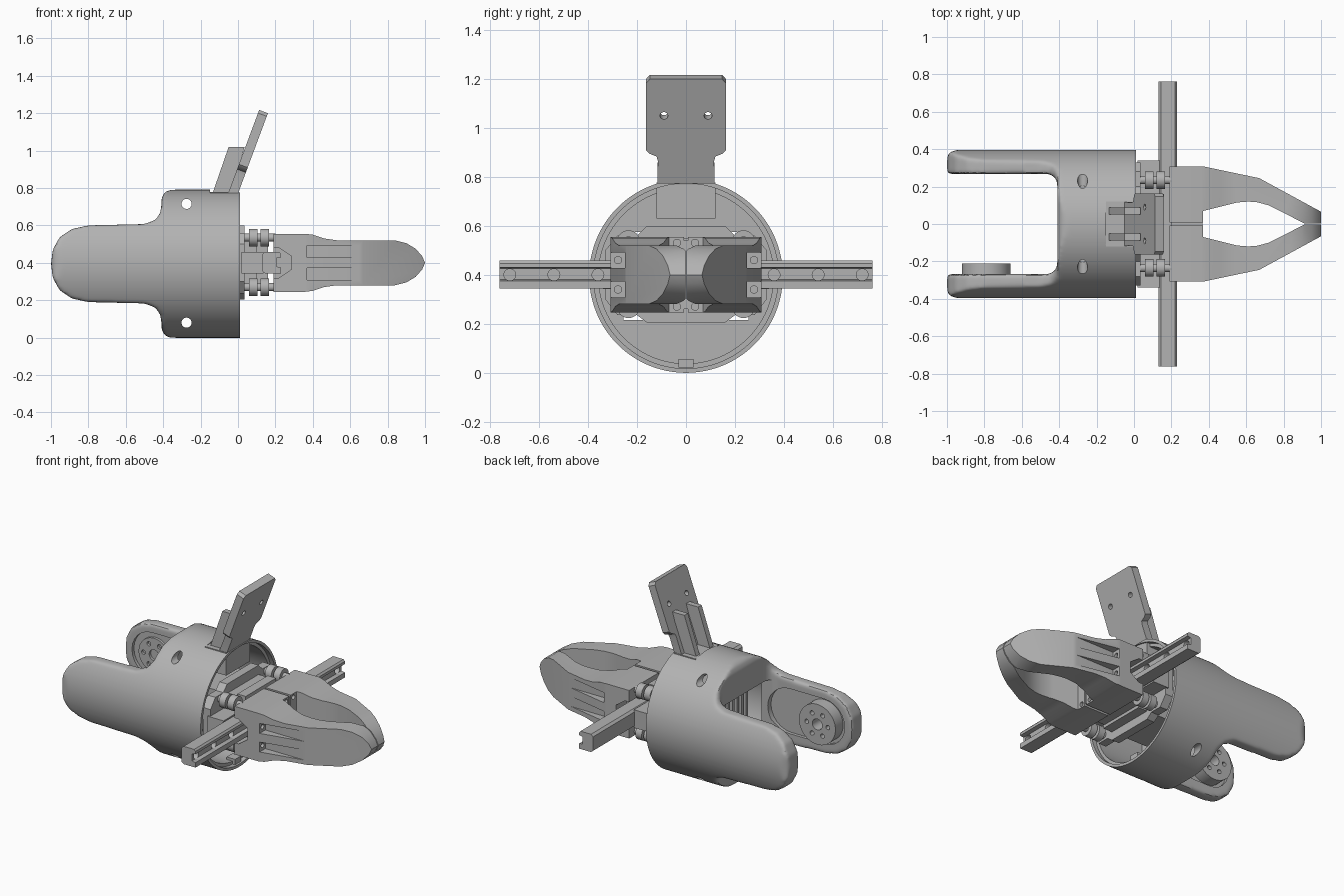
import bpy, bmesh, math
from mathutils import Matrix, Vector

if "Cube" in bpy.data.objects:
    bpy.data.objects.remove(bpy.data.objects["Cube"], do_unlink=True)

grey = bpy.data.materials.new("plain grey")
grey.use_nodes = True
grey.diffuse_color = (0.45, 0.45, 0.45, 1)
for node in grey.node_tree.nodes:
    if node.type == 'BSDF_PRINCIPLED':
        node.inputs["Base Color"].default_value = (0.45, 0.45, 0.45, 1)


def prism(name, axis, pts, lo, hi):
    """Extrude a 2D outline along an axis."""
    place = {'x': lambda a, b, d: (d, a, b),
             'y': lambda a, b, d: (a, d, b),
             'z': lambda a, b, d: (a, b, d)}[axis]
    bm = bmesh.new()
    face = bm.faces.new([bm.verts.new(place(a, b, lo)) for a, b in pts])
    ext = bmesh.ops.extrude_face_region(bm, geom=[face])
    step = Vector(place(0, 0, hi - lo))
    for v in ext["geom"]:
        if isinstance(v, bmesh.types.BMVert):
            v.co += step
    bmesh.ops.recalc_face_normals(bm, faces=bm.faces)
    mesh = bpy.data.meshes.new(name)
    bm.to_mesh(mesh)
    bm.free()
    mesh.materials.append(grey)
    obj = bpy.data.objects.new(name, mesh)
    bpy.context.collection.objects.link(obj)
    return obj


def cyl(name, axis, a, b, r, lo, hi, n=32):
    ring = [(a + r * math.cos(2 * math.pi * i / n), b + r * math.sin(2 * math.pi * i / n)) for i in range(n)]
    return prism(name, axis, ring, lo, hi)


def box(name, x, y, z):
    return prism(name, 'z', [(x[0], y[0]), (x[1], y[0]), (x[1], y[1]), (x[0], y[1])], z[0], z[1])


def bake(obj):
    bpy.context.view_layer.update()
    dg = bpy.context.evaluated_depsgraph_get()
    mesh = bpy.data.meshes.new_from_object(obj.evaluated_get(dg))
    obj.modifiers.clear()
    obj.data = mesh


def cut(obj, tool, op='DIFFERENCE'):
    mod = obj.modifiers.new("cut", 'BOOLEAN')
    mod.operation, mod.object, mod.solver = op, tool, 'EXACT'
    bake(obj)
    bpy.data.objects.remove(tool, do_unlink=True)


def flip(pts, total):
    """Close a half outline by mirroring its second coordinate."""
    return pts + [(a, total - b) for a, b in reversed(pts) if abs(total - 2 * b) > 1e-4]


def flip_first(pts):
    return pts + [(-a, b) for a, b in reversed(pts)]


# Hull: round body carrying two long ears
ZC = 0.395
side = flip([(0.12, 0.85), (-0.36, 0.85), (-0.365, 0.79), (-0.395, 0.775), (-0.41, 0.74),
             (-0.415, 0.67), (-0.44, 0.63), (-0.5, 0.607), (-0.8, 0.6), (-0.89, 0.58),
             (-0.955, 0.535), (-0.99, 0.47), (-1.0, ZC)], 2 * ZC)
plan = flip([(0.1, 0.45), (-0.95, 0.45), (-0.955, 0.395), (-0.99, 0.38), (-1.005, 0.345),
             (-1.005, 0.268), (-0.46, 0.268), (-0.425, 0.255), (-0.41, 0.22)], 0)
hull = cyl("hull", 'x', 0, ZC, 0.396, -1.1, 0.2, 96)
cut(hull, prism("side_cutter", 'y', side, -0.6, 0.6), 'INTERSECT')
cut(hull, prism("plan_cutter", 'z', plan, -0.2, 1.0), 'INTERSECT')
remesh = hull.modifiers.new("round", 'REMESH')
remesh.mode, remesh.voxel_size = 'VOXEL', 0.011
relax = hull.modifiers.new("relax", 'SMOOTH')
relax.factor, relax.iterations = 0.5, 8
bake(hull)

# Hull openings: front bore, stepped rim, rear window, arm seat and screw holes
cut(hull, box("trim", (0.01, 0.5), (-1, 1), (-1, 2)))
cut(hull, cyl("bore", 'x', 0, ZC, 0.358, -0.36, 0.2, 96))
cut(hull, cyl("rim_step", 'x', 0, ZC, 0.378, -0.02, 0.2, 96))
cut(hull, box("rear_window", (-0.6, -0.3), (-0.255, 0.255), (0.215, 0.575)))
cut(hull, box("arm_seat", (-0.15, 0.2), (-0.13, 0.13), (0.775, 1)))
for z in (0.08, 0.715):
    cut(hull, cyl("screw_hole", 'y', -0.275, z, 0.027, -0.6, 0.6))

# Ear pockets with the driven hub on one side and a flush bearing on the other
pocket = []
for x0, start in ((-0.8, 90), (-0.55, -90)):
    for i in range(13):
        t = math.radians(start + 15 * i)
        pocket.append((x0 + 0.145 * math.cos(t), 0.4 + 0.145 * math.sin(t)))
for s in (-1, 1):
    lo, hi = sorted((s * 0.2, s * 0.288))
    cut(hull, prism("pocket", 'y', pocket, lo, hi))


def hub(name, lo, hi, r):
    disc = cyl(name, 'y', -0.79, 0.4, r, lo, hi, 48)
    cut(disc, cyl("hub_bore", 'y', -0.79, 0.4, 0.035, lo - 0.1, hi + 0.1))
    for i in range(6):
        t = i * math.pi / 3
        cut(disc, cyl("hub_hole", 'y', -0.79 + 0.075 * math.cos(t), 0.4 + 0.075 * math.sin(t),
                      0.014, lo - 0.1, hi + 0.1, 16))
    return disc


hub("hub_right", -0.3, -0.21, 0.13)
hub("bearing_left", 0.272, 0.3, 0.11)
box("rim_key", (-0.06, 0.0), (-0.03, 0.03), (0.02, 0.055))

# Drive unit inside the hull with cooling fins and mounting plate
box("drive_body", (-0.3, 0.1), (-0.16, 0.16), (0.26, 0.54))
box("drive_cap", (0.1, 0.16), (-0.15, 0.16), (0.28, 0.55))
for i in range(7):
    y = -0.135 + 0.045 * i
    box("drive_fin", (-0.34, -0.29), (y - 0.01, y + 0.01), (0.28, 0.52))
plate = flip_first([(0.16, 0.205), (0.2, 0.235), (0.28, 0.235), (0.33, 0.3),
                    (0.33, 0.5), (0.28, 0.56), (0.2, 0.56), (0.16, 0.6)])
prism("mount_plate", 'x', plate, -0.02, 0.035)
box("slide_block", (0.02, 0.135), (-0.34, 0.34), (0.342, 0.458))

# Guide rollers on short shafts
for sy in (-1, 1):
    for z in (0.27, 0.535):
        y = sy * 0.235
        cyl("roller_shaft", 'x', y, z, 0.022, 0.03, 0.2, 24)
        for x in (0.06, 0.12):
            cyl("roller", 'x', y, z, 0.047, x, x + 0.045)

# Cross rail with a grooved front and screw holes
section = [(0.13, 0.355), (0.145, 0.343), (0.23, 0.343), (0.23, 0.375), (0.205, 0.38),
           (0.205, 0.425), (0.23, 0.43), (0.23, 0.447), (0.22, 0.458), (0.145, 0.458), (0.13, 0.445)]
rail = prism("cross_rail", 'y', section, -0.762, 0.762)
for y in (-0.72, -0.54, -0.36, 0.36, 0.54, 0.72):
    cut(rail, cyl("rail_hole", 'x', y, 0.4, 0.024, 0.17, 0.3, 24))

# Gripper fingers, one per side
finger_side = flip([(0.19, 0.555), (0.36, 0.555), (0.4, 0.55), (0.46, 0.53), (0.53, 0.52),
                    (0.84, 0.52), (0.9, 0.505), (0.95, 0.475), (0.985, 0.435), (1.0, 0.4)], 0.8)
finger_plan = [(0.18, 0.008), (0.18, 0.308), (0.37, 0.308), (0.67, 0.245), (1.01, 0.06),
               (1.01, 0.003), (0.91, 0.003), (0.8, 0.06), (0.72, 0.1), (0.66, 0.116),
               (0.61, 0.12), (0.55, 0.115), (0.37, 0.07), (0.37, 0.008)]
notch = flip([(0.1, 0.48), (0.22, 0.48), (0.285, 0.435)], 0.8)
for s, label in ((1, "left"), (-1, "right")):
    finger = prism("finger_" + label, 'y', finger_side, -0.5, 0.5)
    cut(finger, prism("plan", 'z', [(x, s * y) for x, y in finger_plan], 0, 1), 'INTERSECT')
    lo, hi = sorted((s * 0.2, s * 0.4))
    cut(finger, prism("notch", 'y', notch, lo, hi))
    for z in (0.34, 0.46):
        ys = sorted((s * 0.25, s * 0.4))
        cut(finger, box("slot", (0.37, 0.75), ys, (z - 0.032, z + 0.032)))
        cut(finger, cyl("slot_hole", 'x', s * 0.278, z, 0.015, 0.32, 0.4, 16))
    for z in (0.27, 0.53):
        cut(finger, cyl("palm_hole", 'x', s * 0.037, z, 0.015, 0.32, 0.4, 16))
box("palm_key", (0.2, 0.365), (-0.02, 0.02), (0.26, 0.54))

# Tilted sensor arm with its ribs and base
outline = flip_first([(0.12, 0), (0.115, 0.25), (0.12, 0.27), (0.15, 0.283), (0.163, 0.298),
                      (0.163, 0.59), (0.148, 0.608)])
arm = prism("sensor_arm", 'x', outline, -0.05, 0)
for y in (-0.09, 0.09):
    cut(arm, cyl("arm_hole", 'x', y, 0.448, 0.016, -0.2, 0.2, 24))
arm.data.transform(Matrix.Translation((-0.052, 0, 0.63)) @ Matrix.Rotation(math.atan(0.372), 4, 'Y'))
rib = [(-0.14, 0.76), (-0.05, 1.02), (0.035, 1.02), (-0.04, 0.76)]
for y in (-0.07, 0.07):
    prism("arm_rib", 'y', rib, y - 0.018, y + 0.018)
box("arm_base", (-0.15, 0.0), (-0.12, 0.12), (0.63, 0.778))

# Smooth shading with crisp edges
for obj in bpy.context.scene.objects:
    if obj.type == 'MESH' and obj.data.materials and obj.data.materials[0] == grey:
        obj.select_set(True)
        bpy.context.view_layer.objects.active = obj
bpy.ops.object.shade_smooth_by_angle(angle=math.radians(32))
